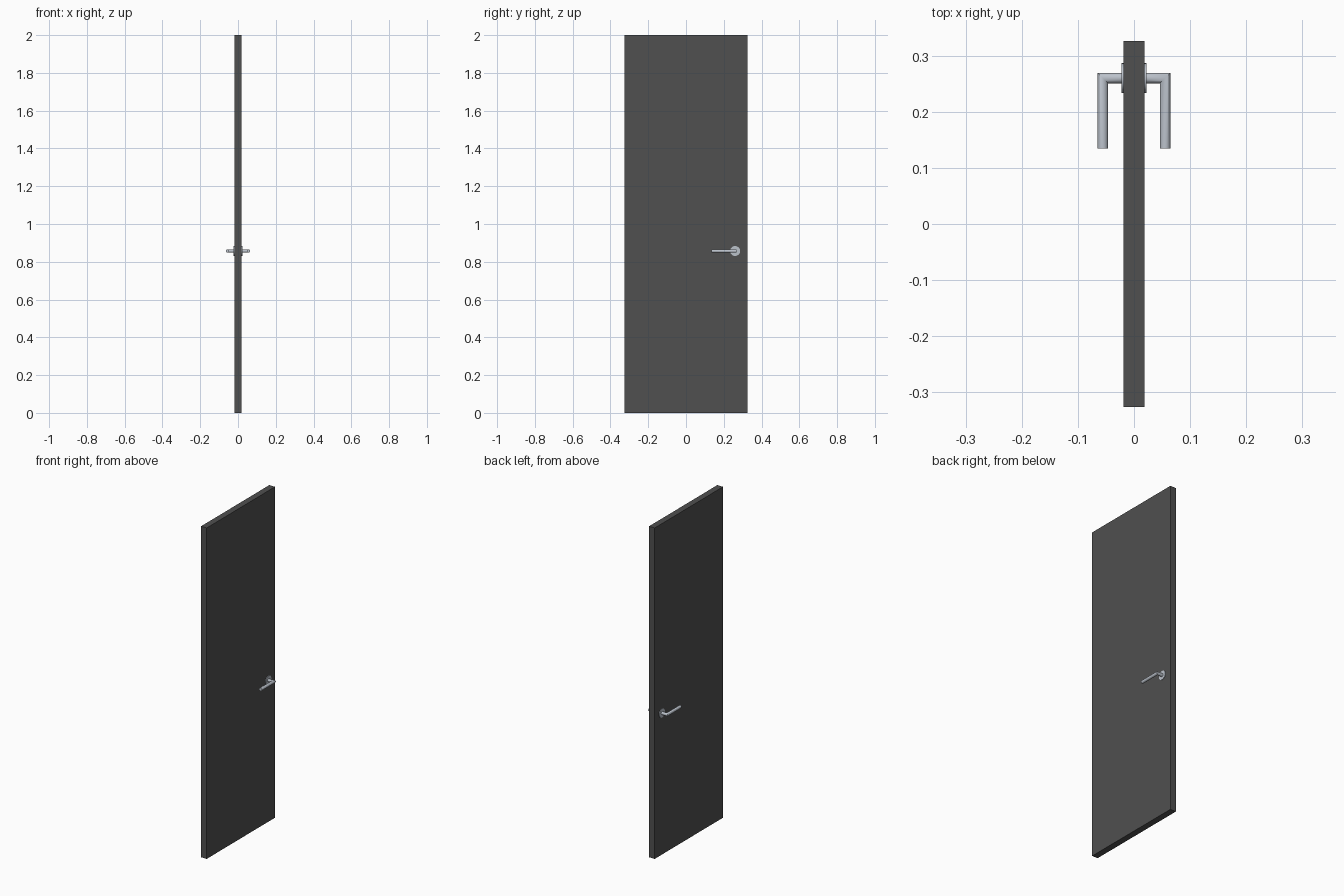
import bpy, bmesh, math
from mathutils import Matrix

if "Cube" in bpy.data.objects:
    bpy.data.objects.remove(bpy.data.objects["Cube"])


def material(name, rgb):
    m = bpy.data.materials.new(name)
    m.diffuse_color = (*rgb, 1)
    m.use_nodes = True
    m.node_tree.nodes["Principled BSDF"].inputs["Base Color"].default_value = m.diffuse_color
    return m


dark = material("dark grey", (0.08, 0.08, 0.08))
silver = material("silver", (0.50, 0.54, 0.60))


def add_part(name, bm, mat, mirrored=False):
    bmesh.ops.recalc_face_normals(bm, faces=bm.faces)
    me = bpy.data.meshes.new(name)
    bm.to_mesh(me)
    bm.free()
    me.materials.append(mat)
    ob = bpy.data.objects.new(name, me)
    bpy.context.collection.objects.link(ob)
    if mirrored:
        ob.modifiers.new("both_sides", 'MIRROR').use_axis = (True, False, False)
        bpy.ops.object.select_all(action='DESELECT')
        ob.select_set(True)
        bpy.context.view_layer.objects.active = ob
        bpy.ops.object.shade_smooth_by_angle(angle=math.radians(35))
    return ob


# Door slab
bm = bmesh.new()
bmesh.ops.create_cube(bm, size=1)
bmesh.ops.scale(bm, vec=(0.038, 0.652, 2.0), verts=bm.verts)
bmesh.ops.translate(bm, vec=(0, 0, 1), verts=bm.verts)
add_part("door_slab", bm, dark)

HY, HZ = 0.26, 0.857   # handle axis

# Round rosette plates
bm = bmesh.new()
place = Matrix.Translation((0.0203, HY, HZ)) @ Matrix.Rotation(math.pi / 2, 4, 'Y')
bmesh.ops.create_cone(bm, cap_ends=True, segments=32, radius1=0.0265,
                      radius2=0.0265, depth=0.0046, matrix=place)
add_part("rosette", bm, silver, True)

# Lever handles: round bar with a mitred corner
bm = bmesh.new()
R, LX, Y_END, N = 0.0092, 0.0555, 0.135, 24
rings = [[], [], []]
for i in range(N):
    a = 2 * math.pi * i / N
    c, s = R * math.cos(a), R * math.sin(a)
    rings[0].append(bm.verts.new((0.0185, HY + c, HZ + s)))
    rings[1].append(bm.verts.new((LX + c, HY + c, HZ + s)))
    rings[2].append(bm.verts.new((LX + c, Y_END, HZ + s)))
for r0, r1 in zip(rings, rings[1:]):
    for i in range(N):
        j = (i + 1) % N
        bm.faces.new((r0[i], r0[j], r1[j], r1[i]))
bm.faces.new(rings[0])
bm.faces.new(rings[2])
add_part("lever_handle", bm, silver, True)
